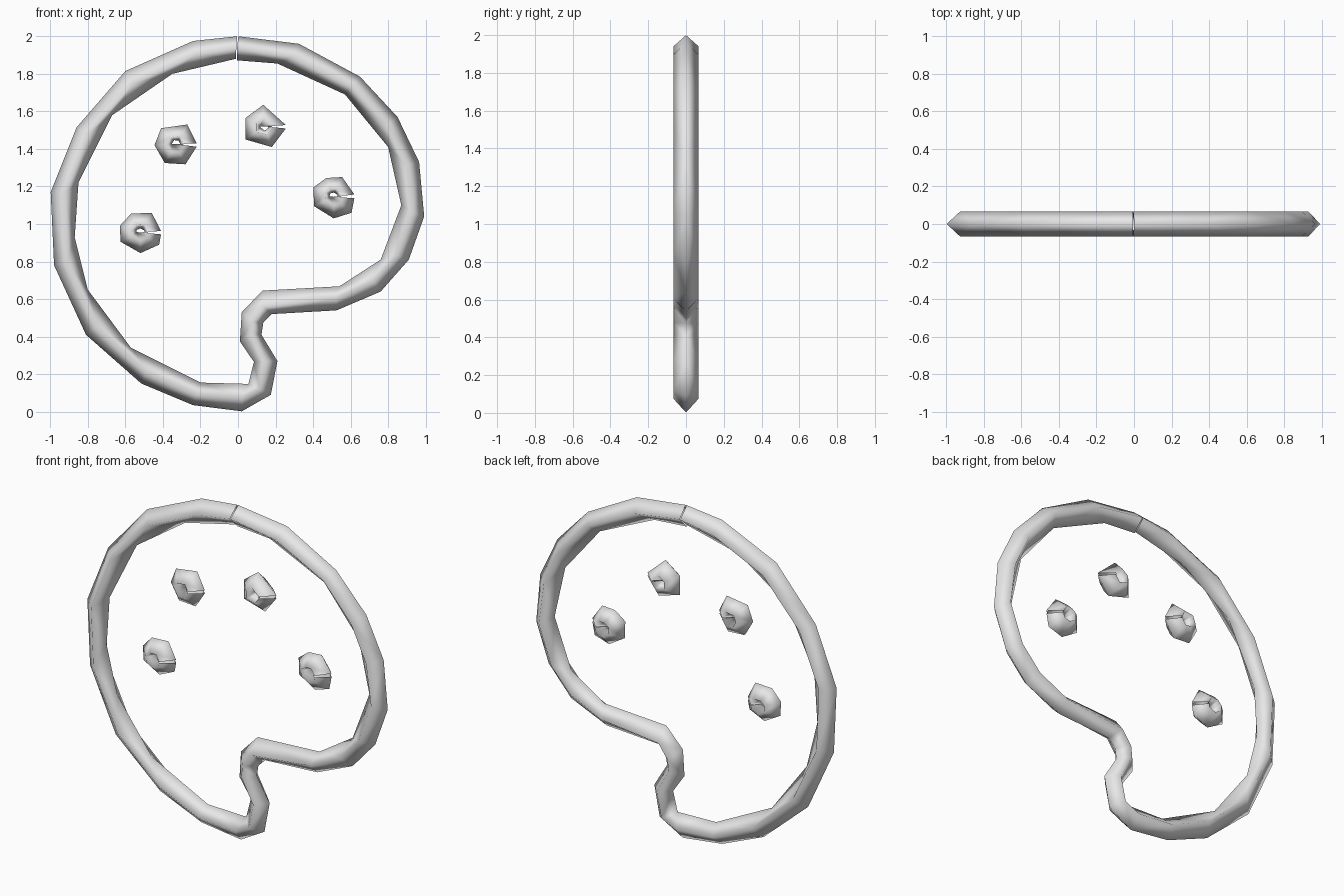
import bpy, bmesh
from mathutils import Vector
from mathutils.geometry import intersect_point_line

if "Cube" in bpy.data.objects:
    bpy.data.objects.remove(bpy.data.objects["Cube"])

R = 0.067  # half depth of the tube

grey = bpy.data.materials.new("plain grey")
grey.diffuse_color = (0.8, 0.8, 0.8, 1)
grey.use_nodes = True
grey.node_tree.nodes["Principled BSDF"].inputs["Base Color"].default_value = grey.diffuse_color


def rail(points, y=0.0):
    return [Vector((x, y, z)) for x, z in points]


def nearest(p, line):
    """Closest point to p on a polyline."""
    best = None
    for a, b in zip(line, line[1:]):
        q, t = intersect_point_line(p, a, b)
        q = a.lerp(b, min(1, max(0, t)))
        if best is None or (q - p).length < (best - p).length:
            best = q
    return best


def tube(name, rails):
    """Open diamond-section tube: stitch four lengthwise rails with triangles."""
    bm = bmesh.new()
    vs = [[bm.verts.new(p) for p in r] for r in rails]
    for k in range(4):
        a, b = vs[k], vs[(k + 1) % 4]
        i = j = 0
        while i < len(a) - 1 or j < len(b) - 1:
            step_a = j == len(b) - 1 or (
                i < len(a) - 1
                and (a[i + 1].co - b[j].co).length < (a[i].co - b[j + 1].co).length)
            if step_a:
                bm.faces.new((a[i], a[i + 1], b[j]))
                i += 1
            else:
                bm.faces.new((a[i], b[j + 1], b[j]))
                j += 1
    for f in bm.faces:
        f.smooth = True
    me = bpy.data.meshes.new(name)
    bm.to_mesh(me)
    bm.free()
    me.materials.append(grey)
    ob = bpy.data.objects.new(name, me)
    bpy.context.collection.objects.link(ob)


# Palette rim: outer and inner edges, counter-clockwise from the top seam
outer = rail([(-.005, 2), (-.24, 1.975), (-.6, 1.815), (-.86, 1.515), (-.998, 1.17),
              (-.98, .78), (-.81, .41), (-.515, .15), (-.24, .035), (.02, .002),
              (.175, .09), (.21, .27), (.125, .41), (.135, .475), (.18, .52),
              (.525, .54), (.76, .64), (.91, .81), (.992, 1.04), (.965, 1.33),
              (.85, 1.57), (.65, 1.785), (.325, 1.96), (.002, 2)])
inner = rail([(-.012, 1.88), (-.35, 1.8), (-.67, 1.58), (-.85, 1.22), (-.87, .93),
              (-.8, .65), (-.57, .34), (-.2, .155), (.055, .148), (.085, .265),
              (.01, .375), (.02, .53), (.13, .645), (.54, .668), (.76, .81),
              (.87, 1.1), (.8, 1.41), (.57, 1.69), (.21, 1.855), (-.005, 1.872)])
mid = [(p + nearest(p, inner)) / 2 for p in outer]
front = [p + Vector((0, -R, 0)) for p in mid]
back = [p + Vector((0, R, 0)) for p in mid]
tube("palette_rim", [outer, front, inner, back])

# Paint dabs: tight rings whose tube passes over its own centre, slit on the right
dabs = [
    ((-.33, 1.425), [(-.22, 1.43), (-.27, 1.53), (-.41, 1.51), (-.445, 1.42),
                     (-.39, 1.325), (-.28, 1.318), (-.22, 1.412)]),
    ((.14, 1.52), [(.255, 1.527), (.135, 1.635), (.04, 1.565), (.04, 1.45),
                   (.18, 1.41), (.255, 1.509)]),
    ((.51, 1.145), [(.62, 1.157), (.555, 1.25), (.47, 1.245), (.402, 1.195),
                    (.405, 1.095), (.51, 1.03), (.605, 1.06), (.62, 1.137)]),
    ((-.52, .955), [(-.41, .963), (-.46, 1.06), (-.57, 1.055), (-.63, .99),
                    (-.625, .905), (-.52, .845), (-.42, .89), (-.41, .945)]),
]
for n, (centre, edge) in enumerate(dabs, 1):
    c = Vector((centre[0], 0, centre[1]))
    rim = rail(edge)
    ridge = [c + (p - c) * 0.4 for p in rim]
    core = [c - (p - c) * 0.2 for p in rim]
    tube(f"paint_dab_{n}", [rim, [p + Vector((0, -R, 0)) for p in ridge],
                            core, [p + Vector((0, R, 0)) for p in ridge]])
